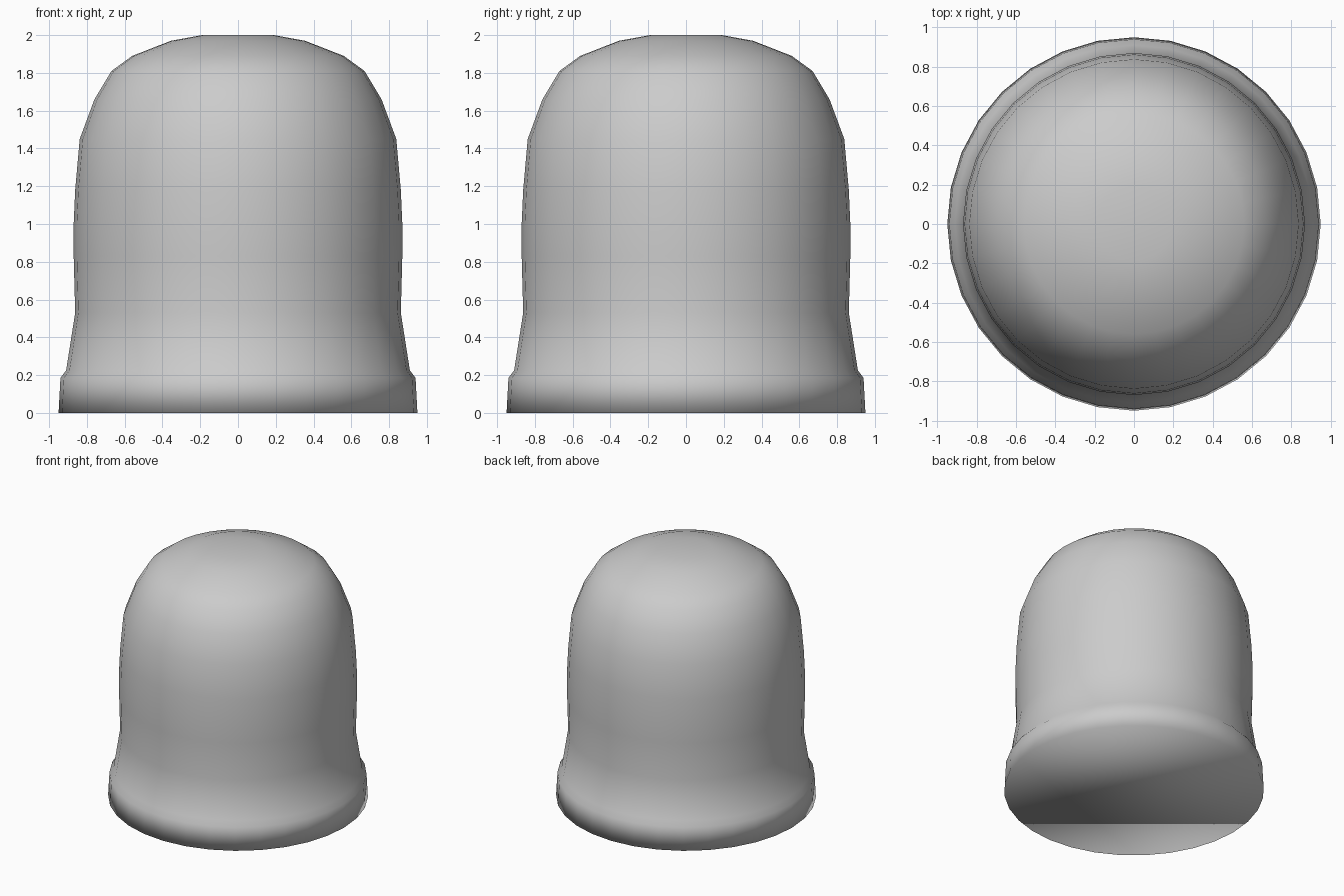
import bpy, bmesh, math

if "Cube" in bpy.data.objects:
    bpy.data.objects.remove(bpy.data.objects["Cube"])

SIDES = 32
# Half profile (radius, height) from the base rim to the crown
PROFILE = [(0.95, 0), (0.94, 0.185), (0.91, 0.225), (0.862, 0.53), (0.87, 0.83),
           (0.87, 1.0), (0.862, 1.18), (0.838, 1.45), (0.76, 1.66), (0.67, 1.81),
           (0.56, 1.89), (0.355, 1.97), (0.19, 2.0)]

# Domed body with flared foot: stacked rings closed by a crown fan and flat base
bm = bmesh.new()
rings = [[bm.verts.new((r * math.cos(2 * math.pi * i / SIDES),
                        r * math.sin(2 * math.pi * i / SIDES), z))
          for i in range(SIDES)] for r, z in PROFILE]
for low, high in zip(rings, rings[1:]):
    for i in range(SIDES):
        j = (i + 1) % SIDES
        bm.faces.new((low[i], low[j], high[j], high[i]))
crown = bm.verts.new((0, 0, 2.0))
for i in range(SIDES):
    bm.faces.new((rings[-1][i], rings[-1][(i + 1) % SIDES], crown))
bm.faces.new(rings[0][::-1])
for face in bm.faces:
    face.smooth = True

mesh = bpy.data.meshes.new("domed_body")
bm.to_mesh(mesh)
bm.free()
body = bpy.data.objects.new("domed_body", mesh)
bpy.context.collection.objects.link(body)
